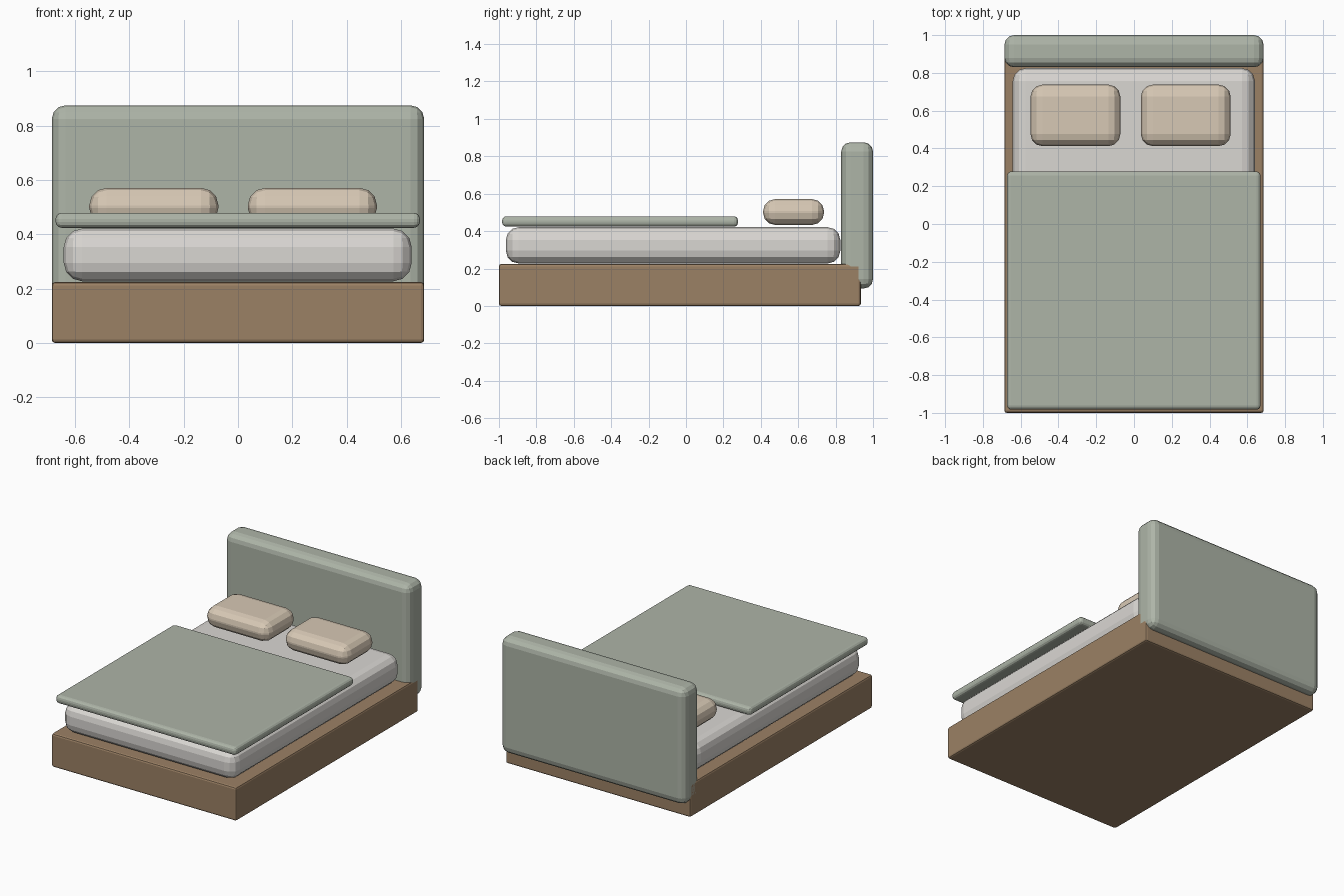
import bpy

if "Cube" in bpy.data.objects:
    bpy.data.objects.remove(bpy.data.objects["Cube"])


def material(name, rgb):
    m = bpy.data.materials.new(name)
    m.diffuse_color = (*rgb, 1)
    m.use_nodes = True
    m.node_tree.nodes["Principled BSDF"].inputs["Base Color"].default_value = m.diffuse_color
    return m


def rounded_box(name, x, y, z, radius, segments, mat):
    """Box spanning the x, y and z ranges, with all edges bevelled."""
    spans = (x, y, z)
    bpy.ops.mesh.primitive_cube_add(size=1, location=[(a + b) / 2 for a, b in spans])
    ob = bpy.context.object
    ob.name = name
    ob.scale = [b - a for a, b in spans]
    bpy.ops.object.transform_apply(location=False, rotation=False, scale=True)
    bevel = ob.modifiers.new("bevel", "BEVEL")
    bevel.width = radius
    bevel.segments = segments
    ob.data.materials.append(mat)
    return ob


wood = material("wood", (0.33, 0.22, 0.13))
sage = material("sage_fabric", (0.42, 0.46, 0.39))
white = material("white_fabric", (0.70, 0.68, 0.65))
cream = material("cream_fabric", (0.68, 0.58, 0.46))

# Frame and headboard
rounded_box("bed_base", (-0.686, 0.686), (-1, 0.935), (0, 0.224), 0.012, 2, wood)
rounded_box("headboard", (-0.686, 0.686), (0.83, 1), (0.093, 0.875), 0.05, 3, sage)

# Bedding
rounded_box("mattress", (-0.642, 0.64), (-0.963, 0.825), (0.227, 0.421), 0.068, 3, white)
rounded_box("blanket", (-0.672, 0.67), (-0.983, 0.278), (0.424, 0.479), 0.022, 3, sage)

# Pillows
for side, cx in (("left", -0.31), ("right", 0.274)):
    rounded_box(side + "_pillow", (cx - 0.238, cx + 0.238), (0.412, 0.738),
                (0.433, 0.571), 0.064, 3, cream)
